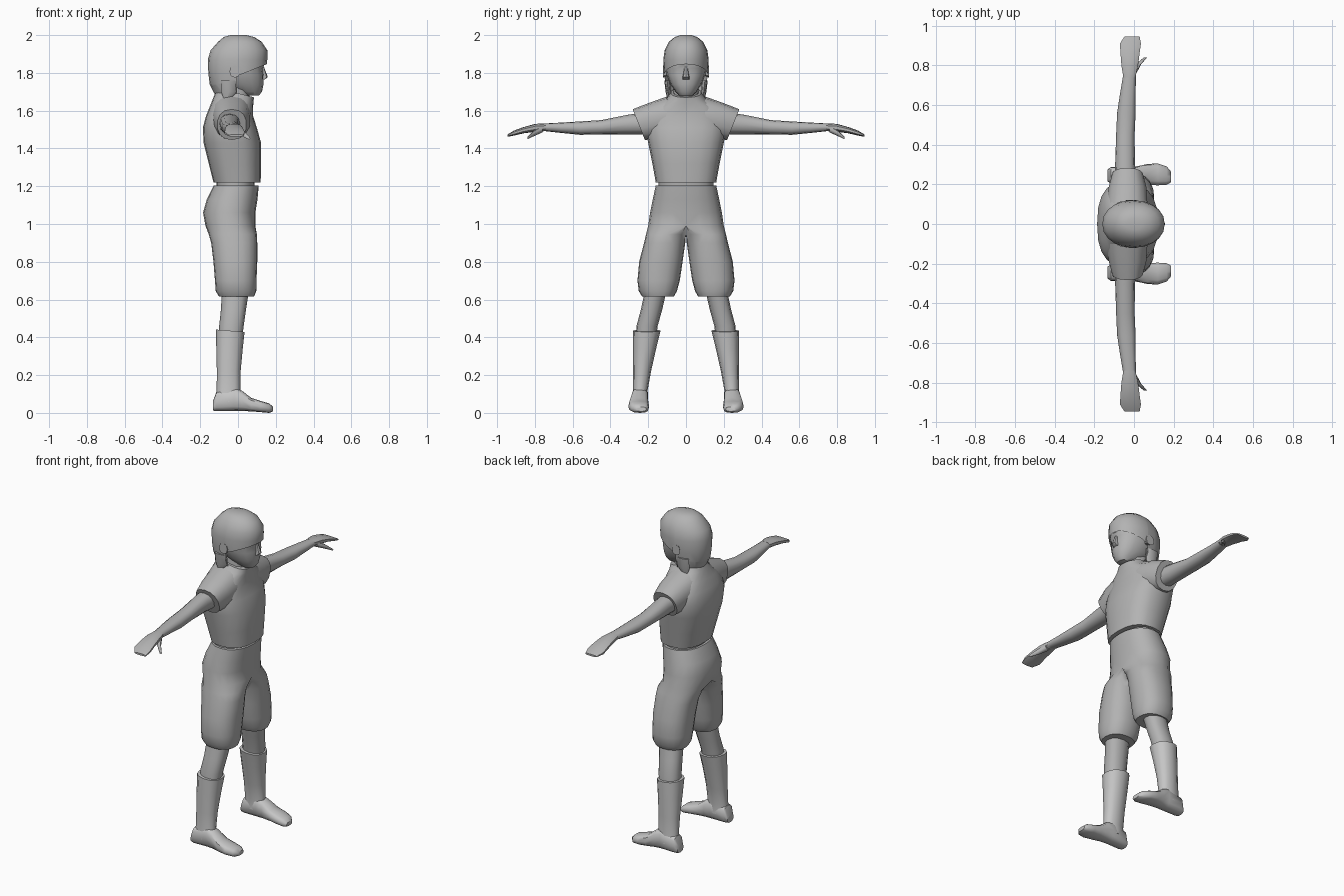
import bpy, bmesh, math
from mathutils import Vector


def material(name, v):
    m = bpy.data.materials.new(name)
    m.diffuse_color = (v, v, v, 1)
    return m


GREY = material("grey", 0.45)
PALE = material("pale grey", 0.56)


def loft(name, rings, axis='z', n=16, p=2.3, mat=GREY, mirror=False, half=False, cut=None):
    """Skin oval rings (t, a0, a1, b0, b1, tilt) along an axis.
    z: a=x b=y;  y: a=z b=x;  x: a=z b=y."""
    bm = bmesh.new()
    loops = []
    for r in rings:
        t, a0, a1, b0, b1 = r[:5]
        tilt = r[5] if len(r) > 5 else 0
        loop = []
        for i in range(n):
            ang = 2 * math.pi * i / n
            c, s = math.cos(ang), math.sin(ang)
            da = math.copysign(abs(c) ** (2 / p), c) * (a1 - a0) / 2
            a = (a0 + a1) / 2 + da
            b = (b0 + b1) / 2 + math.copysign(abs(s) ** (2 / p), s) * (b1 - b0) / 2
            if half:
                b = max(b, 0)
            tt = t + tilt * da
            co = {'z': (a, b, tt), 'y': (b, tt, a), 'x': (tt, b, a)}[axis]
            loop.append(bm.verts.new(co))
        loops.append(loop)
    for l0, l1 in zip(loops, loops[1:]):
        for i in range(n):
            j = (i + 1) % n
            bm.faces.new((l0[i], l0[j], l1[j], l1[i]))
    bm.faces.new(loops[0][::-1])
    bm.faces.new(loops[-1])
    if half:  # drop the wall on the mirror plane
        bmesh.ops.delete(bm, geom=[f for f in bm.faces if all(v.co.y < 1e-4 for v in f.verts)],
                         context='FACES')
        bmesh.ops.remove_doubles(bm, verts=bm.verts, dist=1e-4)
    bmesh.ops.recalc_face_normals(bm, faces=bm.faces)
    if cut:
        cut(bm)
    me = bpy.data.meshes.new(name)
    bm.to_mesh(me)
    bm.free()
    me.materials.append(mat)
    ob = bpy.data.objects.new(name, me)
    bpy.context.collection.objects.link(ob)
    if mirror:
        m = ob.modifiers.new("mirror", 'MIRROR')
        m.use_axis = (False, True, False)
    return ob


# head, nose, ears and neck
loft("head", [(1.68, .04, .11, -.035, .035), (1.70, -.02, .127, -.055, .055),
              (1.74, -.08, .135, -.083, .083), (1.79, -.11, .137, -.102, .102),
              (1.825, -.12, .132, -.108, .108), (1.85, -.12, .143, -.108, .108),
              (1.93, -.10, .11, -.09, .09)])
loft("nose", [(1.765, .12, .142, -.02, .02), (1.778, .11, .158, -.018, .018),
              (1.83, .115, .138, -.009, .009)], n=8)
loft("ears", [(.095, 1.785, 1.825, -.025, .01), (.122, 1.775, 1.84, -.045, .012)],
     'y', n=8, mirror=True)
loft("neck", [(1.60, -.10, .06, -.075, .075), (1.76, -.08, .06, -.062, .062)], n=12)


# hair with the face opening cut away under the fringe
def face_opening(bm):
    for co, no in (((-.005, 0, 0), (1, 0, .15)), ((0, 0, 1.785), (-.4, 0, 1))):
        bmesh.ops.bisect_plane(bm, geom=bm.verts[:] + bm.edges[:] + bm.faces[:],
                               plane_co=co, plane_no=no)

    def in_face(f):
        c = f.calc_center_median()
        return c.z < 1.785 + .4 * c.x and (c.x + .005) + .15 * c.z > 0 and c.x > -.28
    drop = [f for f in bm.faces
            if (lambda c: c.z < 1.785 + .4 * c.x and c.x + .005 + .15 * c.z > 0
                and c.x > -.005)(f.calc_center_median())]
    bmesh.ops.delete(bm, geom=drop, context='FACES')


def opening(bm):
    for co, no in (((-.005, 0, 0), (1, 0, 0)), ((0, 0, 1.785), (-.4, 0, 1))):
        bmesh.ops.bisect_plane(bm, geom=bm.verts[:] + bm.edges[:] + bm.faces[:],
                               plane_co=co, plane_no=no)
    drop = []
    for f in bm.faces:
        c = f.calc_center_median()
        if c.x > -.005 and c.z < 1.785 + .4 * c.x:
            drop.append(f)
    bmesh.ops.delete(bm, geom=drop, context='FACES')


loft("hair", [(1.69, -.125, .12, -.095, .095), (1.74, -.15, .14, -.108, .108),
              (1.80, -.157, .15, -.117, .117), (1.87, -.16, .155, -.12, .12),
              (1.92, -.145, .155, -.113, .113), (1.965, -.105, .125, -.09, .09),
              (1.99, -.075, .085, -.06, .06), (2.0, -.04, .045, -.03, .03)],
     n=20, p=2.1, cut=opening)
loft("hair_locks", [(1.65, -.07, -.05, .085, .097), (1.70, -.09, -.005, .08, .108),
                    (1.76, -.09, -.005, .085, .115)], n=8, mirror=True)

# shirt body with a tilted collar, sleeves, waist band
loft("shirt", [(1.22, -.13, .12, -.16, .16), (1.32, -.155, .122, -.178, .178),
               (1.43, -.182, .122, -.20, .20), (1.51, -.186, .10, -.215, .215),
               (1.57, -.17, .08, -.20, .20), (1.62, -.15, .08, -.165, .165),
               (1.66, -.13, .082, -.105, .105, -.1), (1.695, -.11, .085, -.08, .08, -.25)],
     n=20, p=2.5)
loft("sleeves", [(.10, 1.45, 1.675, -.14, .07), (.18, 1.45, 1.64, -.13, .065, .2),
                 (.25, 1.445, 1.607, -.11, .045, .4)], 'y', n=14, mirror=True)
loft("waist", [(1.18, -.115, .085, -.145, .145), (1.24, -.115, .09, -.145, .145)])

# arms, hands and thumbs
loft("arms", [(.18, 1.475, 1.59, -.10, .02), (.30, 1.475, 1.58, -.095, .005),
              (.45, 1.475, 1.55, -.09, .003), (.56, 1.472, 1.543, -.085, .008),
              (.66, 1.482, 1.537, -.07, .008), (.75, 1.492, 1.532, -.055, .01)],
     'y', n=12, mirror=True)
loft("hands", [(.74, 1.492, 1.533, -.055, .008), (.80, 1.488, 1.53, -.065, .022),
               (.86, 1.48, 1.513, -.07, .03), (.91, 1.468, 1.495, -.073, .037),
               (.945, 1.462, 1.474, -.05, .03)], 'y', n=10, p=2.6, mirror=True)
loft("thumbs", [(.76, 1.485, 1.52, -.03, .012), (.805, 1.465, 1.495, .008, .036),
                (.84, 1.448, 1.46, .05, .066)], 'y', n=8, mirror=True)

# shorts: one half, mirrored
loft("shorts", [(.615, -.10, .085, .065, .232, 0), (.645, -.118, .097, .048, .25),
                (.70, -.122, .098, .033, .257), (.80, -.13, .102, .018, .248),
                (.90, -.142, .102, .004, .222), (.945, -.155, .10, -.02, .212),
                (.99, -.172, .092, -.20, .20), (1.06, -.185, .092, -.19, .19),
                (1.13, -.165, .103, -.176, .176), (1.205, -.128, .11, -.16, .16)],
     n=20, mirror=True, half=True)

# legs
loft("legs", [(.38, -.10, .02, .16, .265), (.46, -.10, .03, .15, .262),
              (.55, -.09, .043, .125, .238), (.66, -.085, .06, .10, .215)],
     n=12, mirror=True)

# boots: shafts and feet
loft("boot_shafts", [(.06, -.12, .02, .20, .288), (.12, -.113, .012, .203, .28),
                     (.22, -.112, .014, .185, .28), (.34, -.115, .025, .158, .28),
                     (.435, -.116, .035, .135, .28, -.08)], n=12, mat=PALE, mirror=True)
loft("boot_feet", [(-.133, .012, .06, .215, .275), (-.115, .01, .11, .203, .288),
                   (-.02, .01, .135, .20, .288), (.02, .01, .118, .20, .292),
                   (.07, .008, .08, .197, .303), (.12, .004, .063, .195, .305),
                   (.165, 0, .05, .198, .29), (.186, .008, .032, .21, .265)],
     'x', n=12, p=2.8, mat=PALE, mirror=True)

# smooth shading
for ob in bpy.context.collection.objects:
    ob.select_set(True)
    bpy.context.view_layer.objects.active = ob
bpy.ops.object.shade_smooth_by_angle(angle=math.radians(45))
